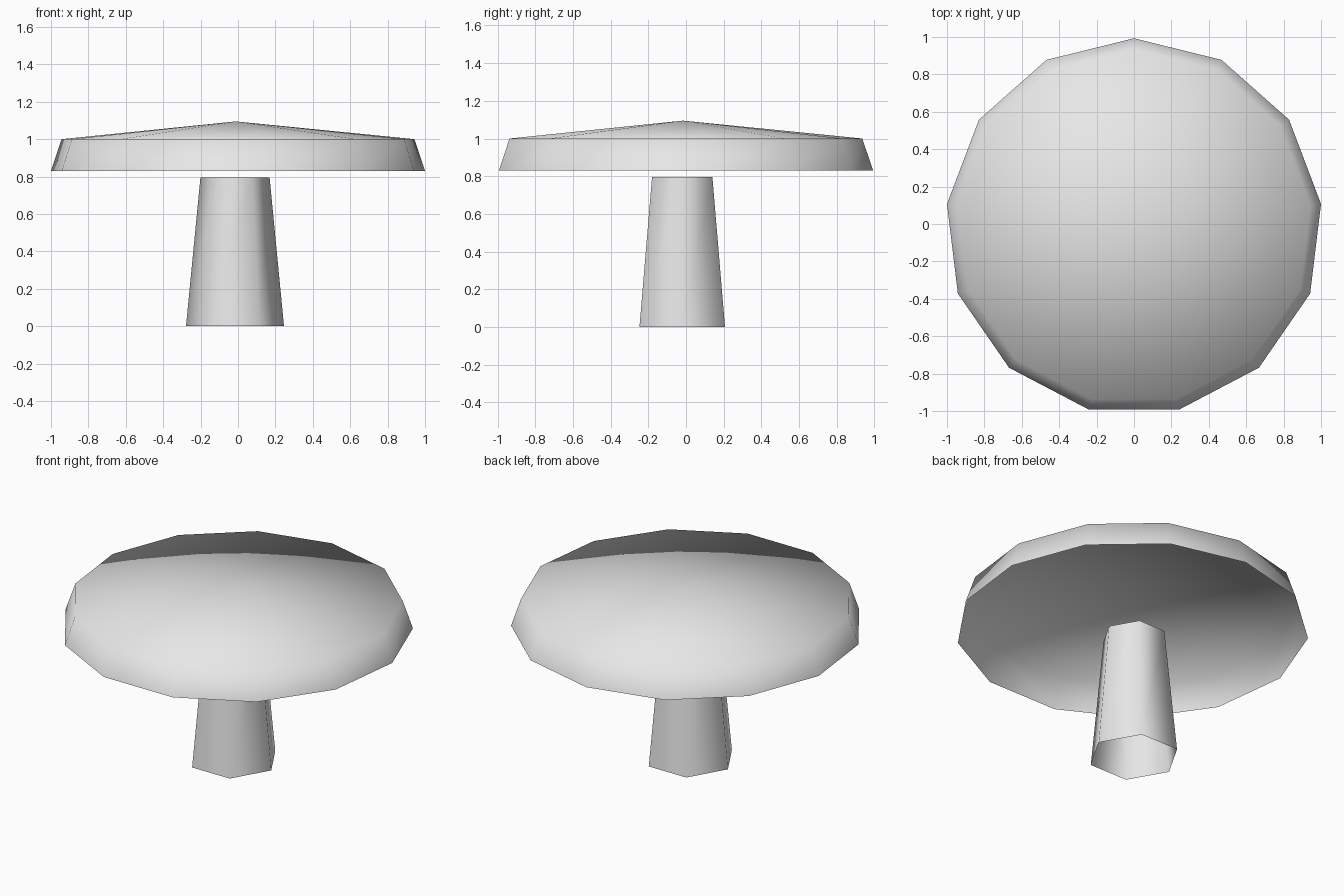
import bpy
import bmesh
from math import radians, cos, sin

if "Cube" in bpy.data.objects:
    bpy.data.objects.remove(bpy.data.objects["Cube"])

# One plain grey for everything
grey = bpy.data.materials.new("plain_grey")
grey.use_nodes = True
colour = (0.8, 0.8, 0.8, 1)
grey.diffuse_color = colour
grey.node_tree.nodes["Principled BSDF"].inputs["Base Color"].default_value = colour


def shell(name, sides, start, centre, rings, tip=None):
    """Open smooth shell lofted through (radius, z) rings, with an optional tip."""
    bm = bmesh.new()
    loops = []
    for radius, z in rings:
        angles = [radians(start + 360 * i / sides) for i in range(sides)]
        loops.append([bm.verts.new((centre[0] + radius * cos(a),
                                    centre[1] + radius * sin(a), z)) for a in angles])
    for low, high in zip(loops, loops[1:]):
        for i in range(sides):
            j = (i + 1) % sides
            bm.faces.new((low[i], low[j], high[j], high[i]))
    if tip:
        peak = bm.verts.new(tip)
        for i in range(sides):
            bm.faces.new((loops[-1][i], loops[-1][(i + 1) % sides], peak))
    for face in bm.faces:
        face.smooth = True
    mesh = bpy.data.meshes.new(name)
    bm.to_mesh(mesh)
    bm.free()
    mesh.materials.append(grey)
    obj = bpy.data.objects.new(name, mesh)
    bpy.context.collection.objects.link(obj)
    return obj


# Hollow cap with a sloping rim and a shallow peak
shell("cap", 13, 90, (0, -0.0145), [(1.0073, 0.83), (0.95, 1.0)], (-0.012, -0.016, 1.095))

# Tapered six-sided stem, open at both ends
shell("stem", 6, 0, (-0.016, -0.02), [(0.262, 0), (0.185, 0.795)])
